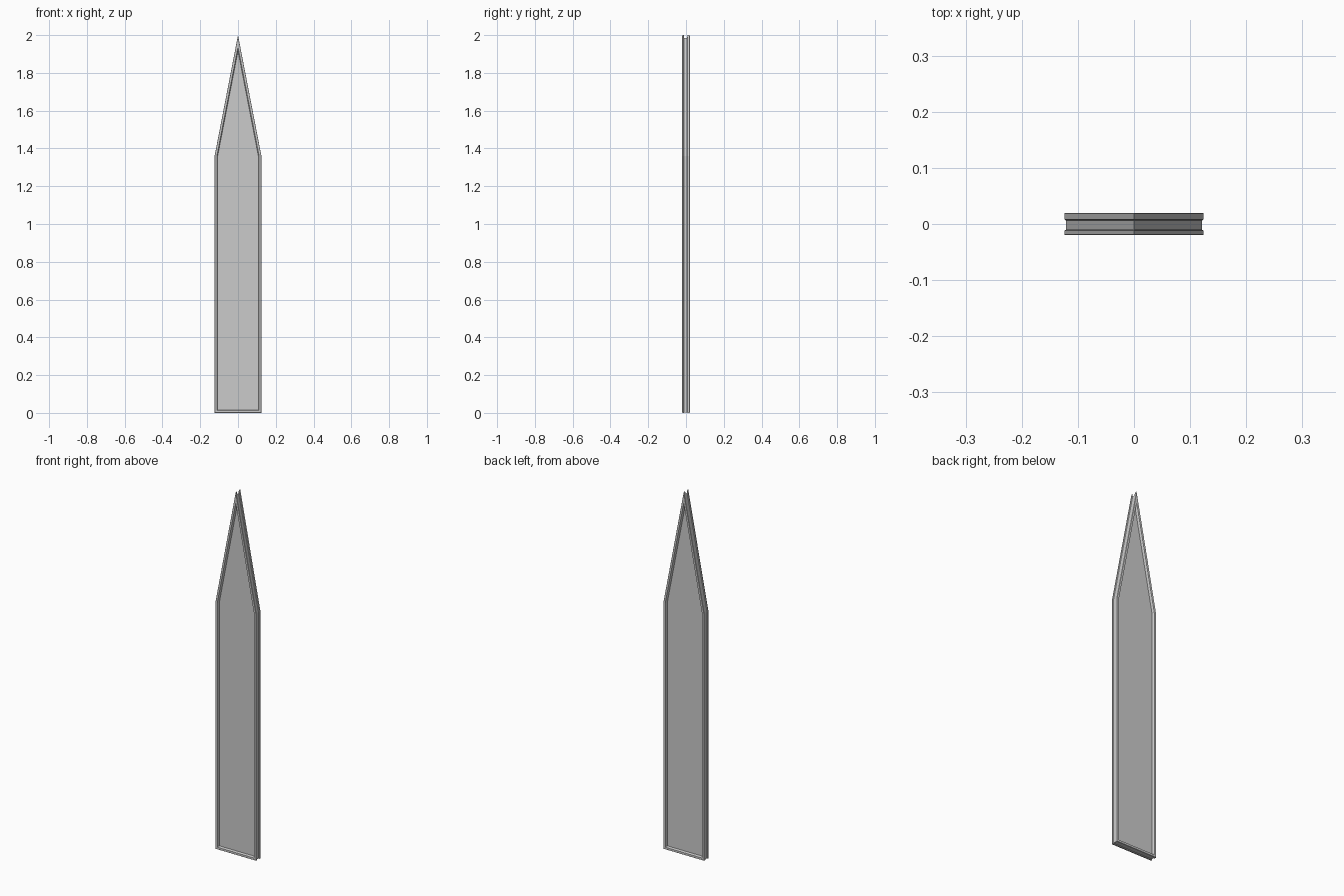
import bpy, bmesh
from mathutils import Vector

if "Cube" in bpy.data.objects:
    bpy.data.objects.remove(bpy.data.objects["Cube"])

# Pointed outline, counter-clockwise in x-z
OUTLINE = [Vector(p) for p in ((-0.124, 0), (0.124, 0), (0.124, 1.36), (0, 2), (-0.124, 1.36))]


def inset(d):
    """Outline moved inward by d with mitred corners."""
    out = []
    n = len(OUTLINE)
    for i, p in enumerate(OUTLINE):
        a = (p - OUTLINE[i - 1]).normalized()
        b = (OUTLINE[(i + 1) % n] - p).normalized()
        na, nb = Vector((-a.y, a.x)), Vector((-b.y, b.x))
        out.append(p + (na + nb) * d / (1 + na.dot(nb)))
    return out


def build(name, section, closed):
    """Sweep an (inset, y) section round the outline; cap the ends if open."""
    bm = bmesh.new()
    rings = [[bm.verts.new((q.x, y, q.y)) for q in inset(d)] for d, y in section]
    pairs = list(zip(rings, rings[1:]))
    if closed:
        pairs.append((rings[-1], rings[0]))
    else:
        bm.faces.new(rings[0])
        bm.faces.new(rings[-1])
    for r, s in pairs:
        for i in range(len(r)):
            j = (i + 1) % len(r)
            bm.faces.new((r[i], r[j], s[j], s[i]))
    bmesh.ops.recalc_face_normals(bm, faces=bm.faces)
    mesh = bpy.data.meshes.new(name)
    bm.to_mesh(mesh)
    bm.free()
    ob = bpy.data.objects.new(name, mesh)
    bpy.context.collection.objects.link(ob)
    return ob


# Frame with a grooved outer edge and stepped inner edge
build("frame", [(0.001, -0.02), (0, -0.019), (0, -0.012), (0.003, -0.010),
                (0.003, 0.006), (0, 0.008), (0, 0.019), (0.001, 0.02),
                (0.012, 0.02), (0.014, 0.017), (0.016, 0.008),
                (0.016, -0.008), (0.014, -0.017), (0.012, -0.02)], True)

# Flat recessed panel
build("panel", [(0.014, -0.008), (0.014, 0.008)], False)
